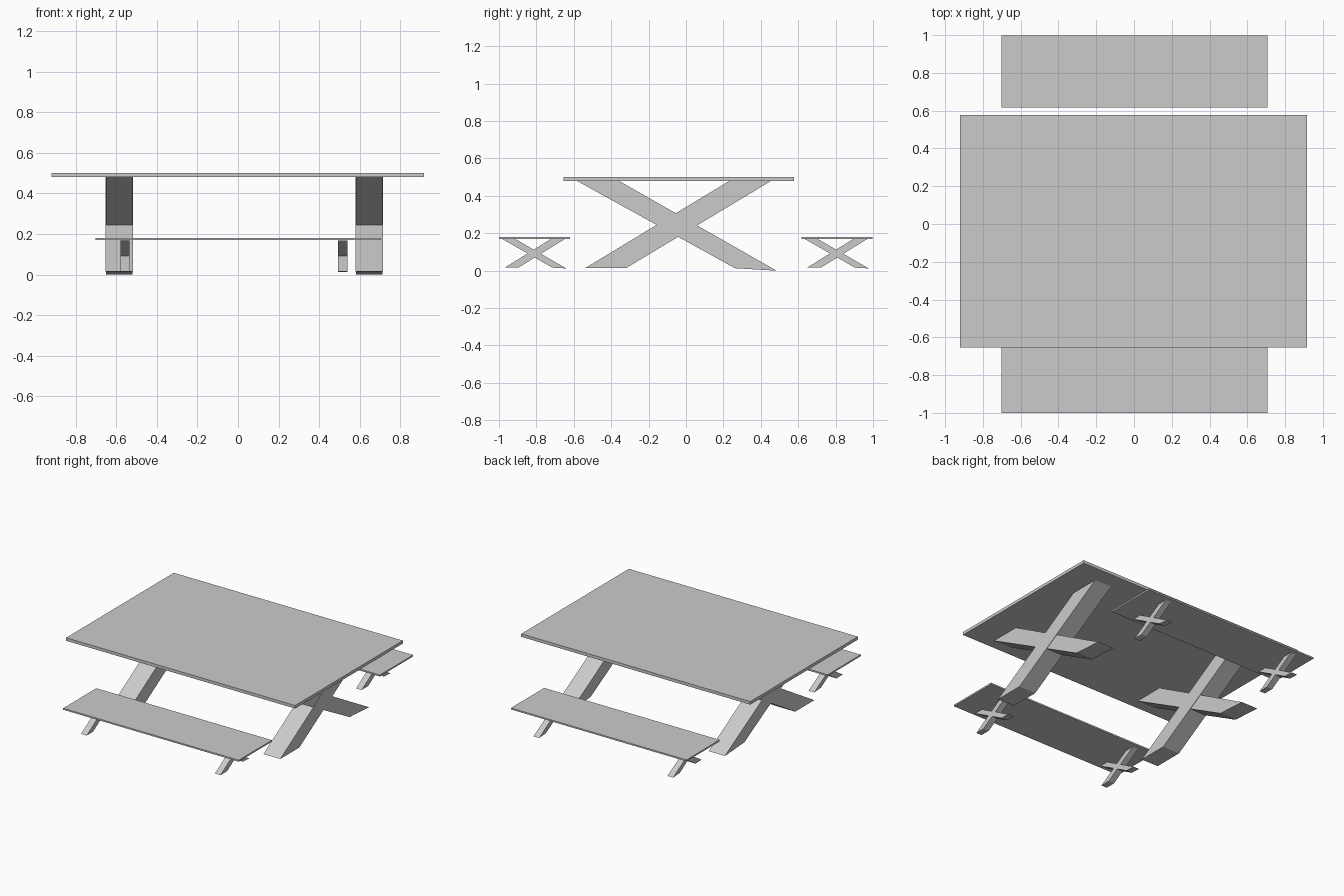
import bpy, bmesh

if "Cube" in bpy.data.objects:
    bpy.data.objects.remove(bpy.data.objects["Cube"])


def prism(name, profile, x0, x1):
    """Extrude a (y, z) profile along x."""
    bm = bmesh.new()
    face = bm.faces.new([bm.verts.new((x0, y, z)) for y, z in profile])
    ext = bmesh.ops.extrude_face_region(bm, geom=[face])
    moved = [v for v in ext["geom"] if isinstance(v, bmesh.types.BMVert)]
    bmesh.ops.translate(bm, vec=(x1 - x0, 0, 0), verts=moved)
    bmesh.ops.recalc_face_normals(bm, faces=bm.faces)
    mesh = bpy.data.meshes.new(name)
    bm.to_mesh(mesh)
    bm.free()
    ob = bpy.data.objects.new(name, mesh)
    bpy.context.collection.objects.link(ob)
    return ob


def board(name, x0, x1, y0, y1, z0, z1):
    return prism(name, [(y0, z0), (y1, z0), (y1, z1), (y0, z1)], x0, x1)


# Table top
board("table_top", -0.92, 0.917, -0.655, 0.578, 0.48, 0.502)

# Crossed table legs: one rising beam and one falling beam per end
rising = [(-0.537, 0.015), (-0.318, 0.015), (0.457, 0.481), (0.233, 0.481)]
falling = [(0.262, 0.013), (0.484, 0.0), (-0.36, 0.481), (-0.585, 0.481)]
for side, x0, x1 in (("left", -0.653, -0.517), ("right", 0.58, 0.715)):
    prism(f"table_leg_rising_{side}", rising, x0, x1)
    prism(f"table_leg_falling_{side}", falling, x0 + 0.002, x1 - 0.003)

# Benches with small crossed legs
b_rising = [(-0.97, 0.016), (-0.896, 0.016), (-0.65, 0.168), (-0.725, 0.168)]
b_falling = [(-0.714, 0.016), (-0.64, 0.012), (-0.91, 0.168), (-0.98, 0.168)]
for row, dy in (("front", 0.0), ("back", 1.617)):
    board(f"bench_seat_{row}", -0.702, 0.706, -1.0 + dy, -0.62 + dy, 0.17, 0.181)
    for side, x0, x1 in (("left", -0.58, -0.535), ("right", 0.494, 0.539)):
        for kind, prof in (("rising", b_rising), ("falling", b_falling)):
            prism(f"bench_leg_{kind}_{row}_{side}",
                  [(y + dy, z) for y, z in prof], x0, x1)
